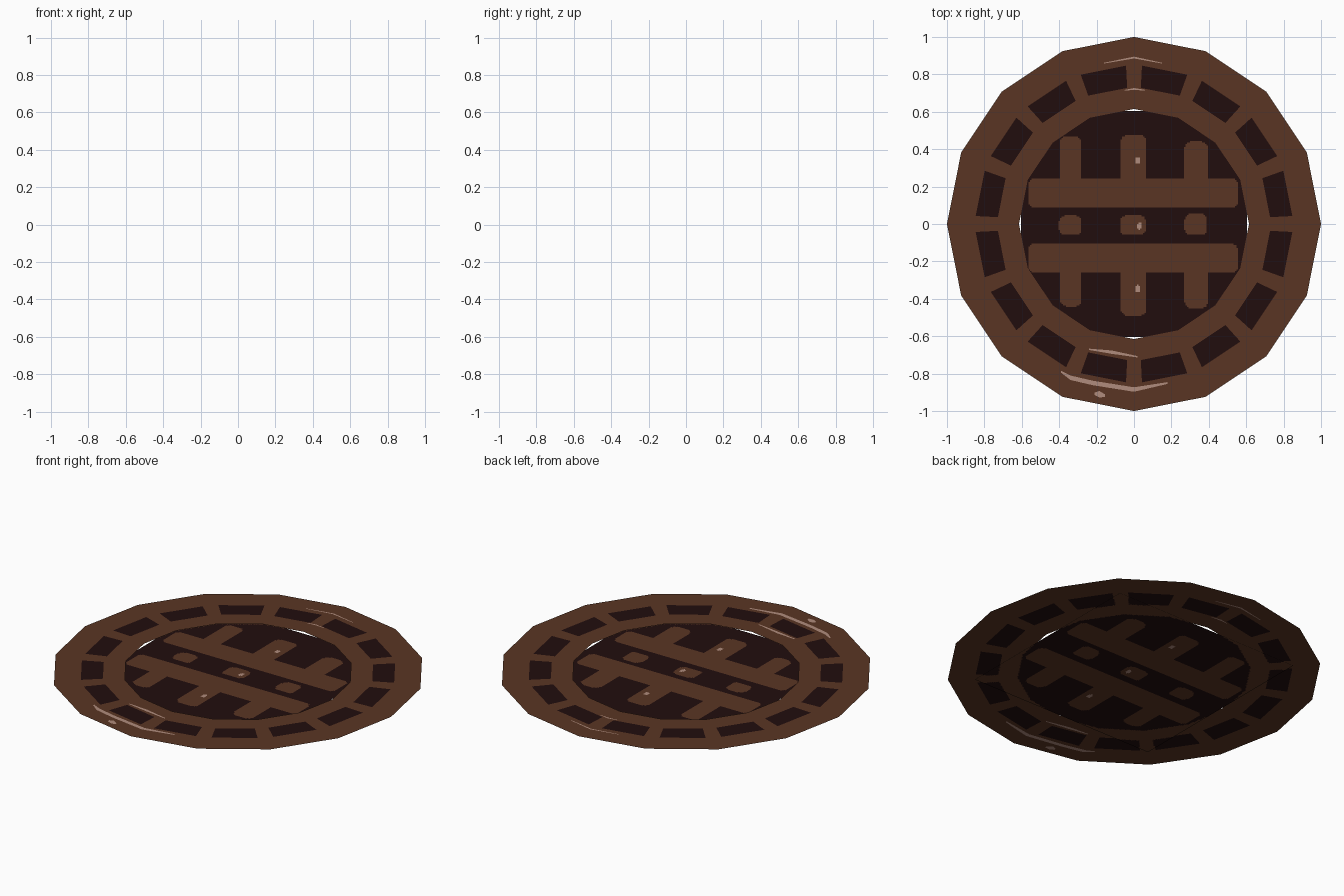
import bpy, math

if "Cube" in bpy.data.objects:
    bpy.data.objects.remove(bpy.data.objects["Cube"])

N = 16
STEP = 2 * math.pi / N
HALF = 0.605          # half width of the square backing plate
RING_Z = 0.006


def material(name, rgb):
    m = bpy.data.materials.new(name)
    m.diffuse_color = (*rgb, 1)
    m.use_nodes = True
    m.node_tree.nodes["Principled BSDF"].inputs["Base Color"].default_value = m.diffuse_color
    return m


BROWN = material("rusty brown", (0.102, 0.036, 0.017))
DARK = material("dark recess", (0.0152, 0.004, 0.004))
PALE = material("pale wear", (0.434, 0.262, 0.205))


def build(name, verts, faces, mats):
    me = bpy.data.meshes.new(name)
    me.from_pydata(verts, [], faces)
    for m in (BROWN, DARK, PALE):
        me.materials.append(m)
    for p, m in zip(me.polygons, mats):
        p.material_index = m
    ob = bpy.data.objects.new(name, me)
    bpy.context.collection.objects.link(ob)
    return ob


# Sixteen-sided ring with one dark slot inset in every side
RHO = [0.615, 0.735, 0.855, 1.0]
T = [-1, -0.74, 0.74, 1]


def ring_point(k, rho, t):
    a, b = k * STEP, (k + 1) * STEP
    w = (t + 1) / 2
    return (rho * ((1 - w) * math.cos(a) + w * math.cos(b)),
            rho * ((1 - w) * math.sin(a) + w * math.sin(b)), RING_Z)


verts, faces, mats = [], [], []
for k in range(N):
    for i in range(3):
        for j in range(3):
            n = len(verts)
            verts += [ring_point(k, RHO[i], T[j]), ring_point(k, RHO[i + 1], T[j]),
                      ring_point(k, RHO[i + 1], T[j + 1]), ring_point(k, RHO[i], T[j + 1])]
            faces.append((n, n + 1, n + 2, n + 3))
            mats.append(1 if i == 1 and j == 1 else 0)
build("cover_ring", verts, faces, mats)

# Lattice bars of the centre: x0, x1, y0, y1
BARS = [(-0.565, 0.555, 0.085, 0.246), (-0.565, 0.555, -0.262, -0.105),
        (-0.395, -0.28, 0.2, 0.47), (-0.07, 0.065, 0.2, 0.475), (0.27, 0.395, 0.2, 0.44),
        (-0.395, -0.28, -0.44, -0.2), (-0.07, 0.065, -0.49, -0.2), (0.27, 0.395, -0.45, -0.2),
        (-0.4, -0.28, -0.06, 0.045), (-0.075, 0.065, -0.06, 0.045), (0.27, 0.39, -0.06, 0.055)]
SPOTS = [(0.02, 0.34), (0.02, -0.345), (0.03, -0.01)]


def in_bar(x, y, b, r=0.035):
    dx = max(b[0] + r - x, x - b[1] + r, 0)
    dy = max(b[2] + r - y, y - b[3] + r, 0)
    return math.hypot(dx, dy) < r


def plate_colour(x, y):
    da = math.atan2(y, x) % STEP - STEP / 2
    rho = math.hypot(x, y) * math.cos(da) / math.cos(STEP / 2)
    if rho > 0.625:
        t = math.tan(da) / math.tan(STEP / 2)
        return 1 if RHO[1] < rho < RHO[2] and abs(t) < T[2] else 0
    if any(math.hypot((x - u), (y - v) * 0.7) < 0.013 for u, v in SPOTS):
        return 2
    return 0 if any(in_bar(x, y, b) for b in BARS) else 1


# Square centre plate, coloured by rule on a fine grid
G = 150
c = 2 * HALF / G
verts = [(-HALF + i * c, -HALF + j * c, 0) for j in range(G + 1) for i in range(G + 1)]
faces, mats = [], []
for j in range(G):
    for i in range(G):
        n = j * (G + 1) + i
        faces.append((n, n + 1, n + G + 2, n + G + 1))
        mats.append(plate_colour(-HALF + (i + 0.5) * c, -HALF + (j + 0.5) * c))
build("centre_plate", verts, faces, mats)


# Worn streaks: thin ribbons just above and below the ring
def streak(name, pts, width):
    verts, faces = [], []
    last = len(pts) - 1
    for z in (RING_Z + 0.001, RING_Z - 0.001):
        n = len(verts)
        for i, (x, y) in enumerate(pts):
            w = width / 2 * (0.4 if i in (0, last) else 1)
            verts += [(x, y - w, z), (x, y + w, z)]
        for i in range(last):
            q = n + 2 * i
            faces.append((q, q + 2, q + 3, q + 1))
    build(name, verts, faces, [2] * len(faces))


streak("back_outer_streak", [(-0.16, 0.86), (0, 0.89), (0.15, 0.86)], 0.01)
streak("back_inner_streak", [(-0.05, 0.715), (0, 0.722), (0.06, 0.715)], 0.01)
streak("front_outer_streak", [(-0.39, -0.79), (-0.34, -0.822), (-0.22, -0.85),
                              (0, -0.885), (0.18, -0.85)], 0.024)
streak("front_inner_streak", [(-0.24, -0.67), (-0.12, -0.685), (0.02, -0.71)], 0.018)
streak("front_spot", [(-0.21, -0.908), (-0.185, -0.91), (-0.155, -0.918)], 0.035)
